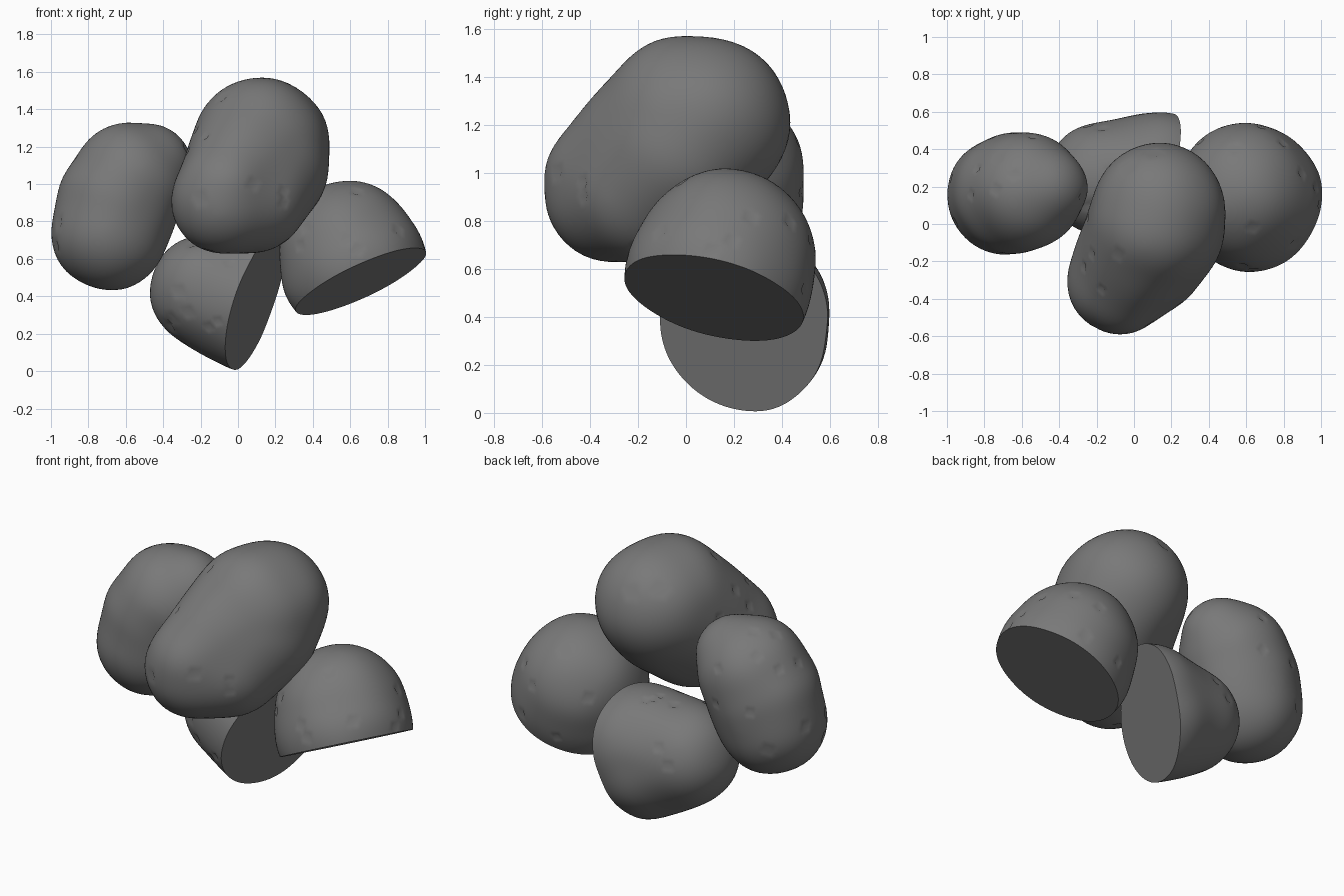
import bpy, bmesh, math, random
from mathutils import Vector, noise
from mathutils.bvhtree import BVHTree

if "Cube" in bpy.data.objects:
    bpy.data.objects.remove(bpy.data.objects["Cube"])

random.seed(7)
grey = bpy.data.materials.new("dark grey")
grey.diffuse_color = (0.19, 0.19, 0.19, 1)
grey.use_nodes = True
grey.node_tree.nodes["Principled BSDF"].inputs["Base Color"].default_value = grey.diffuse_color


def hull_tree(balls):
    """Convex skin stretched over a few balls."""
    bm = bmesh.new()
    for x, y, z, r in balls:
        made = bmesh.ops.create_icosphere(bm, subdivisions=4, radius=r)
        bmesh.ops.translate(bm, verts=made["verts"], vec=(x, y, z))
    src = bmesh.new()
    for v in bm.verts:
        src.verts.new(v.co)
    bmesh.ops.convex_hull(src, input=src.verts[:])
    tree = BVHTree.FromBMesh(src)
    bm.free()
    src.free()
    return tree


def potato(name, balls, eyes, cut=None):
    tree = hull_tree(balls)
    centre = sum((Vector(b[:3]) for b in balls), Vector()) / len(balls)
    # even skin projected onto the hull, with gentle lumps
    bm = bmesh.new()
    bmesh.ops.create_icosphere(bm, subdivisions=5, radius=1)
    for v in bm.verts:
        d = v.co.normalized()
        hit = tree.ray_cast(centre + d * 3, -d)[0]
        v.co = hit + d * 0.010 * noise.noise(hit * 4)
    for _ in range(5):
        bmesh.ops.smooth_vert(bm, verts=bm.verts[:], factor=0.5,
                              use_axis_x=True, use_axis_y=True, use_axis_z=True)
    # flat cut of a halved potato
    if cut:
        point, normal = Vector(cut[0]), Vector(cut[1]).normalized()
        res = bmesh.ops.bisect_plane(bm, geom=bm.verts[:] + bm.edges[:] + bm.faces[:],
                                     plane_co=point, plane_no=normal, clear_outer=True)
        rim = [e for e in res["geom_cut"] if isinstance(e, bmesh.types.BMEdge)]
        bmesh.ops.edgeloop_fill(bm, edges=rim)
    # small sunken eyes
    skin = [f for f in bm.faces if len(f.verts) == 3]
    for f in random.sample(skin, eyes):
        patch = [e.other_vert(f.verts[0]) for e in f.verts[0].link_edges]
        if any(len(g.verts) > 4 for v in patch for g in v.link_faces):
            continue
        f.verts[0].co -= f.normal * 0.015
    bmesh.ops.recalc_face_normals(bm, faces=bm.faces[:])
    mesh = bpy.data.meshes.new(name)
    bm.to_mesh(mesh)
    bm.free()
    mesh.materials.append(grey)
    ob = bpy.data.objects.new(name, mesh)
    bpy.context.collection.objects.link(ob)
    bpy.ops.object.select_all(action="DESELECT")
    ob.select_set(True)
    bpy.context.view_layer.objects.active = ob
    bpy.ops.object.shade_smooth_by_angle(angle=math.radians(55))


# whole potatoes
potato("left_potato", [(-0.69, 0.15, 0.74, 0.315), (-0.645, 0.165, 0.90, 0.325),
                       (-0.58, 0.175, 1.015, 0.315), (-0.465, 0.19, 1.105, 0.22)], 14)
potato("top_potato", [(0.135, 0.08, 1.215, 0.36), (0.12, 0.0, 1.215, 0.36),
                      (0.14, -0.03, 1.10, 0.35), (-0.08, -0.31, 0.91, 0.285),
                      (-0.07, -0.34, 0.98, 0.255), (0.08, -0.18, 0.93, 0.30)], 16)
# halved potatoes
potato("bottom_half_potato", [(-0.17, 0.24, 0.43, 0.305), (0.09, 0.235, 0.345, 0.36),
                              (0.14, 0.26, 0.42, 0.34)], 18,
       ((0.085, 0.24, 0.37), (0.91, -0.29, -0.29)))
potato("right_half_potato", [(0.59, 0.165, 0.645, 0.375), (0.625, 0.135, 0.55, 0.395)], 18,
       ((0.67, 0.14, 0.48), (0.41, -0.23, -0.885)))
